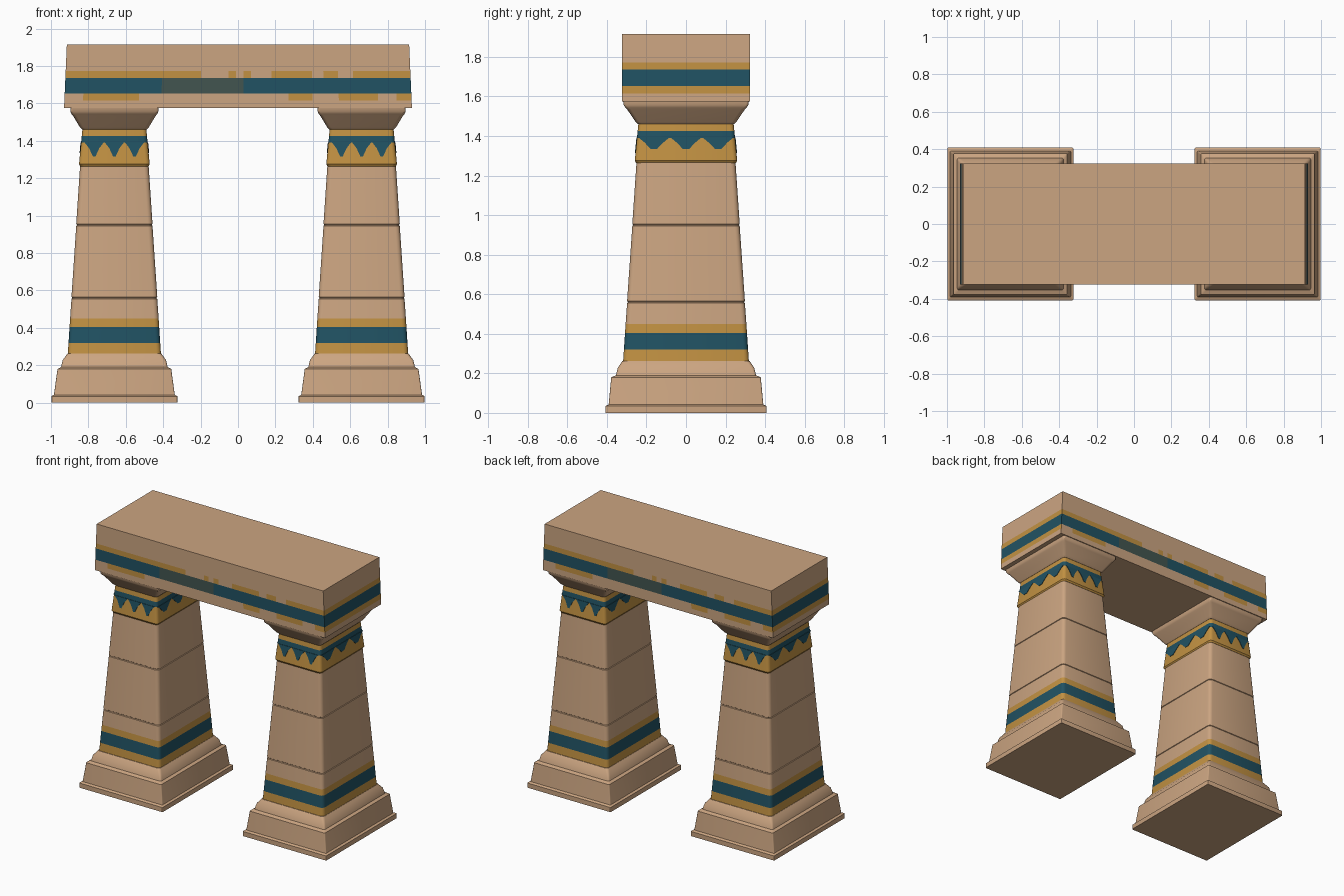
import bpy, bmesh, math

if "Cube" in bpy.data.objects:
    bpy.data.objects.remove(bpy.data.objects["Cube"])


def material(name, rgb):
    m = bpy.data.materials.new(name)
    m.diffuse_color = (*rgb, 1)
    m.use_nodes = True
    m.node_tree.nodes["Principled BSDF"].inputs["Base Color"].default_value = m.diffuse_color
    return m


MATS = [material("sandstone", (0.60, 0.375, 0.22)),
        material("gold_paint", (0.54, 0.285, 0.055)),
        material("teal_paint", (0.015, 0.085, 0.125)),
        material("faded_teal_paint", (0.055, 0.09, 0.08))]
SAND, GOLD, TEAL, FADED = range(4)


def finish(bm, name, angle=30):
    bmesh.ops.recalc_face_normals(bm, faces=bm.faces[:])
    me = bpy.data.meshes.new(name)
    bm.to_mesh(me)
    bm.free()
    for m in MATS:
        me.materials.append(m)
    ob = bpy.data.objects.new(name, me)
    bpy.context.collection.objects.link(ob)
    bpy.context.view_layer.objects.active = ob
    ob.select_set(True)
    bpy.ops.object.shade_smooth_by_angle(angle=math.radians(angle))
    ob.select_set(False)
    return ob


def loft(name, rings, rule):
    """Skin a stack of rings, cap both ends, colour side faces by rule(face centre)."""
    bm = bmesh.new()
    vs = [[bm.verts.new(p) for p in r] for r in rings]
    n = len(vs[0])
    for a, b in zip(vs, vs[1:]):
        for i in range(n):
            j = (i + 1) % n
            f = bm.faces.new((a[i], a[j], b[j], b[i]))
            f.material_index = rule(f.calc_center_median())
    bm.faces.new(vs[0][::-1])
    bm.faces.new(vs[-1])
    return finish(bm, name)


def rounded_ring(cx, hx, hy, z, r, seg=3):
    pts = []
    for k, (sx, sy) in enumerate(((1, 1), (-1, 1), (-1, -1), (1, -1))):
        for i in range(seg + 1):
            t = math.pi / 2 * (k + i / seg)
            pts.append((cx + sx * (hx - r) + r * math.cos(t),
                        sy * (hy - r) + r * math.sin(t), z))
    return pts


# profiles: half width, half depth, height, corner radius
BASE = [(.337, .408, 0, .006), (.337, .408, .034, .006), (.323, .391, .042, .006),
        (.304, .378, .18, .008), (.285, .354, .19, .012), (.276, .345, .228, .015),
        (.251, .322, .262, .02)]
CAPITAL = [(.172, .242, 1.46, .02), (.184, .255, 1.472, .02), (.222, .298, 1.535, .02),
           (.229, .306, 1.543, .015), (.235, .315, 1.556, .012), (.236, .318, 1.578, .012)]


def shaft_size(z):
    t = (z - .26) / (1.27 - .26)
    return .249 - .066 * t, .318 - .068 * t


def shaft_profile():
    rows = [(*shaft_size(z), z, .025) for z in (.26, .32, .405, .45)]
    for z in (.56, .95):                      # shallow block joints
        for dz, d in ((-.005, 0), (-.002, .004), (.002, .004), (.005, 0)):
            a, b = shaft_size(z)
            rows.append((a - d, b - d, z + dz, .025))
    rows.append((*shaft_size(1.27), 1.27, .025))
    return rows


def collar_size(z):
    t = (z - 1.275) / (1.46 - 1.275)
    return .189 - .018 * t, .259 - .018 * t


COLLAR = [(.182, .252, 1.263, .022)] + [(*collar_size(z), z, .022)
                                        for z in (1.275, 1.39, 1.426, 1.463)]


def shaft_colour(c):
    if .32 < c.z < .405:
        return TEAL
    return GOLD if c.z < .45 else SAND


def collar_colour(c):
    return TEAL if 1.39 < c.z < 1.426 else GOLD


def teeth(name, cx):
    """Thin painted points hanging below the teal strip on all four faces."""
    bm = bmesh.new()
    for side in range(4):
        narrow = side % 2 == 0
        pitch, tip = (.108, 1.315) if narrow else (.162, 1.335)
        mid = 1.36
        shape = [(-.48, 1.392), (-.25, mid), (-.06, tip), (.06, tip), (.25, mid), (.48, 1.392)]
        if not narrow:
            shape = [(-.48, 1.392), (-.3, 1.368), (-.1, tip), (.1, tip), (.3, 1.368), (.48, 1.392)]
        s = -1 if side < 2 else 1
        for k in (-1, 0, 1):
            layers = []
            for off in (-.003, .003):
                row = []
                for u, z in shape:
                    a = (k + u) * pitch
                    hx, hy = collar_size(z)
                    p = (cx + a, s * (hy + off), z) if narrow else (cx + s * (hx + off), a, z)
                    row.append(bm.verts.new(p))
                layers.append(row)
            n = len(shape)
            bm.faces.new(layers[0])
            bm.faces.new(layers[1])
            for i in range(n):
                j = (i + 1) % n
                bm.faces.new((layers[0][i], layers[0][j], layers[1][j], layers[1][i]))
    for f in bm.faces:
        f.material_index = TEAL
    finish(bm, name, 10)


# two matching pillars
for label, cx in (("left", -.661), ("right", .661)):
    for part, prof, rule in (("plinth", BASE, lambda c: SAND),
                             ("shaft", shaft_profile(), shaft_colour),
                             ("collar", COLLAR, collar_colour),
                             ("capital", CAPITAL, lambda c: SAND)):
        loft(f"{label}_{part}",
             [rounded_ring(cx, a, b, z, r) for a, b, z, r in prof], rule)
    teeth(f"{label}_collar_points", cx)

# lintel with worn painted stripes; the back is the front turned half way round
CUTS = [-.83, -.68, -.53, -.41, -.2, -.15, -.05, -.01, .03, .07, .18, .27, .4,
        .46, .54, .62, .75, .85]
UPPER = [(-.93, -.2), (-.05, -.01), (.03, .07), (.18, .4), (.46, .54), (.62, .93)]
LOWER = [(-.83, -.53), (.27, .4), (.54, .75), (.85, .93)]


def lintel_ring(z):
    t = (z - 1.575) / .34
    k = 1 - .016 * t
    xs = [-.93] + CUTS + [.93]
    d = .324
    return [(x * k, -d, z) for x in xs] + [(-x * k, d, z) for x in xs]


def lintel_colour(c):
    end = abs(c.x) > .9 and abs(c.y) < .2
    x = c.x if c.y < 0 else -c.x
    painted = lambda spans: end or any(a * .99 < x / .99 < b or a < x < b for a, b in spans)
    if 1.652 < c.z < 1.735:
        return FADED if not end and -.41 < x < .03 else TEAL
    if 1.735 < c.z < 1.772:
        return GOLD if painted(UPPER) else SAND
    if 1.614 < c.z < 1.652:
        return GOLD if painted(LOWER) else SAND
    return SAND


loft("lintel", [lintel_ring(z) for z in (1.575, 1.614, 1.652, 1.735, 1.772, 1.915)], lintel_colour)
